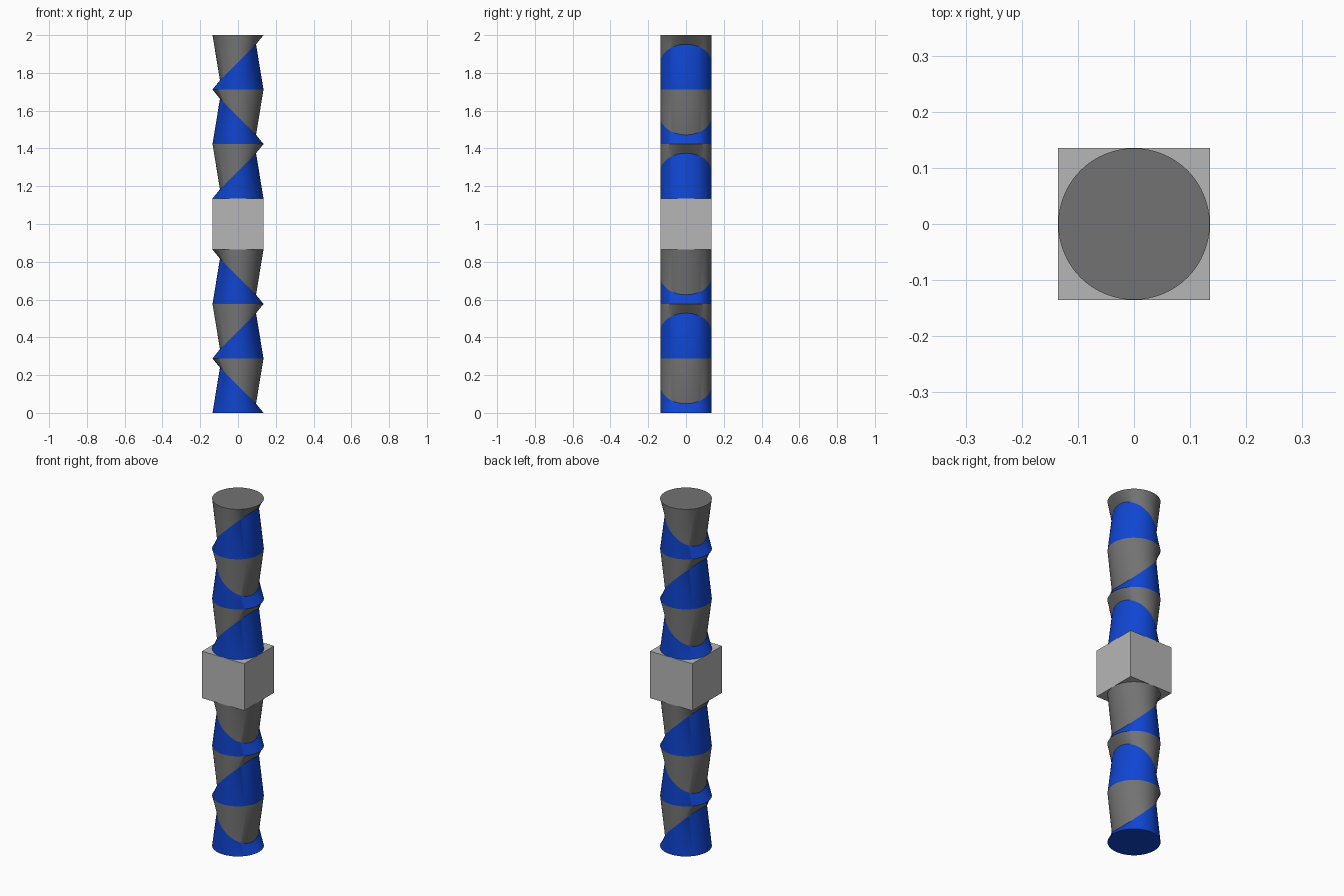
import bpy, bmesh, math
from mathutils import Matrix, Vector

cube = bpy.data.objects.get("Cube")
if cube:
    bpy.data.objects.remove(cube, do_unlink=True)

R = 0.135            # column radius and half the block size
STEP = (1 - R) / 3   # height of one twisted section
SIDES = 64


def material(name, rgb):
    m = bpy.data.materials.new(name)
    m.use_nodes = True
    col = (*rgb, 1)
    m.diffuse_color = col
    m.node_tree.nodes["Principled BSDF"].inputs["Base Color"].default_value = col
    return m


blue = material("blue", (0.005, 0.06, 0.64))
dark_grey = material("dark grey", (0.17, 0.17, 0.17))
light_grey = material("light grey", (0.47, 0.47, 0.47))


def add_object(name, bm, mats):
    bmesh.ops.recalc_face_normals(bm, faces=bm.faces)
    mesh = bpy.data.meshes.new(name)
    bm.to_mesh(mesh)
    bm.free()
    for m in mats:
        mesh.materials.append(m)
    ob = bpy.data.objects.new(name, mesh)
    bpy.context.collection.objects.link(ob)
    return ob


def ring(bm, z, tilt):
    """Circle at height z, tilted about the y axis."""
    rot = Matrix.Rotation(tilt, 3, 'Y')
    verts = []
    for i in range(SIDES):
        a = 2 * math.pi * i / SIDES
        p = rot @ Vector((R * math.cos(a), R * math.sin(a), 0))
        verts.append(bm.verts.new((p.x, p.y, p.z + z)))
    return verts


def column(name, z0, first_tilt):
    """Three sections; level rings alternate with rings tilted 45 degrees."""
    bm = bmesh.new()
    rings = []
    for k in range(7):
        sign = first_tilt * (-1) ** (k // 2)
        rings.append(ring(bm, z0 + k * STEP / 2, sign * math.pi / 4 if k % 2 else 0))
    # blue below each tilted ring, grey above it
    for k in range(6):
        lo, hi = rings[k], rings[k + 1]
        for i in range(SIDES):
            j = (i + 1) % SIDES
            bm.faces.new((lo[i], lo[j], hi[j], hi[i])).material_index = k % 2
    bm.faces.new(rings[0][::-1]).material_index = 0
    bm.faces.new(rings[-1]).material_index = 1
    ob = add_object(name, bm, (blue, dark_grey))
    bpy.ops.object.select_all(action='DESELECT')
    ob.select_set(True)
    bpy.context.view_layer.objects.active = ob
    bpy.ops.object.shade_smooth_by_angle(angle=math.radians(30))


column("lower_column", 0, 1)
column("upper_column", 1 + R, -1)

# square block between the columns
bm = bmesh.new()
bmesh.ops.create_cube(bm, size=2 * R, matrix=Matrix.Translation((0, 0, 1)))
add_object("middle_block", bm, (light_grey,))
